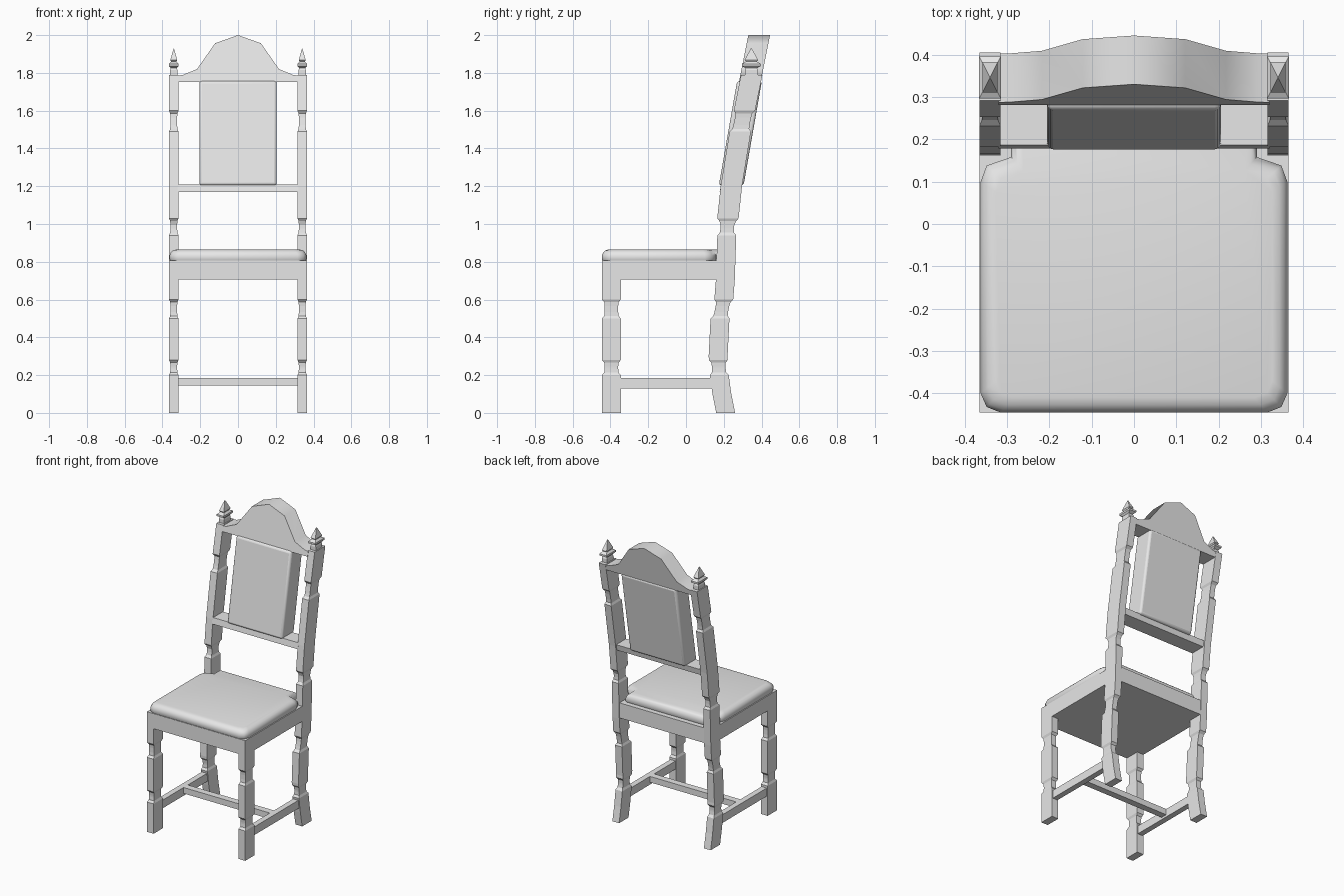
import bpy, bmesh, math
from mathutils import Vector

if "Cube" in bpy.data.objects:
    bpy.data.objects.remove(bpy.data.objects["Cube"])

grey = bpy.data.materials.new("plain_grey")
grey.use_nodes = True
COLOUR = (0.8, 0.8, 0.8, 1)
grey.diffuse_color = COLOUR
grey.node_tree.nodes["Principled BSDF"].inputs["Base Color"].default_value = COLOUR

LEG_X, LEG_HALF, SLOPE = 0.34, 0.025, 0.2


def loft(name, rings, smooth=None):
    """Join equal rings of points into a closed solid."""
    bm = bmesh.new()
    loops = [[bm.verts.new(p) for p in ring] for ring in rings]
    for a, b in zip(loops, loops[1:]):
        for i in range(len(a)):
            j = (i + 1) % len(a)
            bm.faces.new((a[i], a[j], b[j], b[i]))
    bm.faces.new(loops[0][::-1])
    bm.faces.new(loops[-1])
    bmesh.ops.recalc_face_normals(bm, faces=bm.faces[:])
    mesh = bpy.data.meshes.new(name)
    bm.to_mesh(mesh)
    bm.free()
    mesh.materials.append(grey)
    ob = bpy.data.objects.new(name, mesh)
    bpy.context.collection.objects.link(ob)
    if smooth:
        bpy.ops.object.select_all(action='DESELECT')
        ob.select_set(True)
        bpy.context.view_layer.objects.active = ob
        bpy.ops.object.shade_smooth_by_angle(angle=math.radians(smooth))
    return ob


def rect(x, y, z, hx, hy):
    return [(x - hx, y - hy, z), (x + hx, y - hy, z),
            (x + hx, y + hy, z), (x - hx, y + hy, z)]


def box(name, x0, x1, y0, y1, z0, z1, lean=0.0):
    cx, cy, hx, hy = (x0 + x1) / 2, (y0 + y1) / 2, (x1 - x0) / 2, (y1 - y0) / 2
    return loft(name, [rect(cx, cy, z0, hx, hy),
                       rect(cx, cy + lean * (z1 - z0), z1, hx, hy)])


def path_y(path, z):
    for (za, ya), (zb, yb) in zip(path, path[1:]):
        if z <= zb:
            return ya + (yb - ya) * (z - za) / (zb - za)
    return path[-1][1]


def post(name, side, path, necks, depth):
    """Rectangular post along a path, pinched at each neck."""
    cuts = {z: 0.0 for z, _ in path
            if not any(a < z < b for a, b in necks)}
    for a, b in necks:
        cuts.update({a: 0.0, a + 0.014: 0.006, a + 0.035: 0.007,
                     b - 0.035: 0.007, b - 0.014: 0.006, b: 0.0})
    rings = []
    for z, pinch in sorted(cuts.items()):
        rings.append(rect(side * LEG_X, path_y(path, z), z,
                          LEG_HALF - pinch, depth(z) / 2 - pinch * 2))
    loft(name, rings)


# Legs, back posts, finials and side stretchers
low_necks = [(0.2, 0.28), (0.5, 0.6)]
back_path = [(0, 0.21), (0.1, 0.19), (0.2, 0.176), (0.3, 0.17), (0.5, 0.18),
             (0.6, 0.2), (0.7, 0.208), (0.94, 0.216), (1.03, 0.222),
             (1.2, 0.24), (1.5, 0.289), (1.79, 0.348)]
finial = [(1.785, 0.019, 0.034), (1.815, 0.019, 0.034), (1.825, 0.016, 0.03),
          (1.836, 0.026, 0.05), (1.848, 0.026, 0.05), (1.86, 0.014, 0.028),
          (1.868, 0.018, 0.036), (1.93, 0.001, 0.002)]
for side, word in ((1, "left"), (-1, "right")):
    post("front_leg_" + word, side, [(0, -0.395), (0.71, -0.395)],
         low_necks, lambda z: 0.1)
    post("back_post_" + word, side, back_path,
         low_necks + [(0.94, 1.03), (1.49, 1.6)],
         lambda z: 0.1 if z < 1 else 0.113)
    loft("finial_" + word,
         [rect(side * LEG_X, 0.346, z, hx, hy) for z, hx, hy in finial])
    inner, outer = sorted((side * 0.32, side * 0.358))
    box("side_stretcher_" + word, inner, outer, -0.36, 0.15, 0.13, 0.185)

# Cross stretcher and seat frame
box("cross_stretcher", -0.33, 0.33, -0.12, -0.075, 0.145, 0.185)
box("seat_frame", -0.365, 0.365, -0.445, 0.2, 0.705, 0.806)
box("rear_apron", -0.33, 0.33, 0.19, 0.255, 0.705, 0.806)

# Seat cushion, notched around the back posts
half = [(0.315, -0.445), (0.348, -0.432), (0.362, -0.4), (0.362, 0.1),
        (0.348, 0.138), (0.29, 0.158), (0.29, 0.225)]
outline = half + [(-x, y) for x, y in reversed(half)]
tiers = [(0.804, 0.004), (0.815, 0), (0.835, 0), (0.85, 0.007),
         (0.86, 0.018), (0.865, 0.035)]
mid = -0.13
loft("seat_cushion",
     [[(x * (1 - d / 0.362), mid + (y - mid) * (1 - d / 0.315), z)
       for x, y in outline] for z, d in tiers], smooth=50)

# Leaning back: lower rail, padded panel and arched crest
box("lower_back_rail", -0.32, 0.32, 0.178, 0.282, 1.17, 1.21, SLOPE)
panel = box("back_panel", -0.205, 0.205, 0.174, 0.305, 1.205, 1.757, 0.175)
soften = panel.modifiers.new("soft_edges", 'BEVEL')
soften.width = 0.014
soften.segments = 3
bpy.ops.object.select_all(action='DESELECT')
panel.select_set(True)
bpy.context.view_layer.objects.active = panel
bpy.ops.object.shade_smooth_by_angle(angle=math.radians(35))

arch = [(0.32, 1.752), (0.32, 1.785), (0.29, 1.79), (0.217, 1.82),
        (0.121, 1.957)]
crest = arch + [(0, 2.0)] + [(-x, z) for x, z in reversed(arch)]
loft("crest_rail",
     [[(x, y + SLOPE * (z - 2), z) for x, z in crest] for y in (0.33, 0.445)],
     smooth=40)
